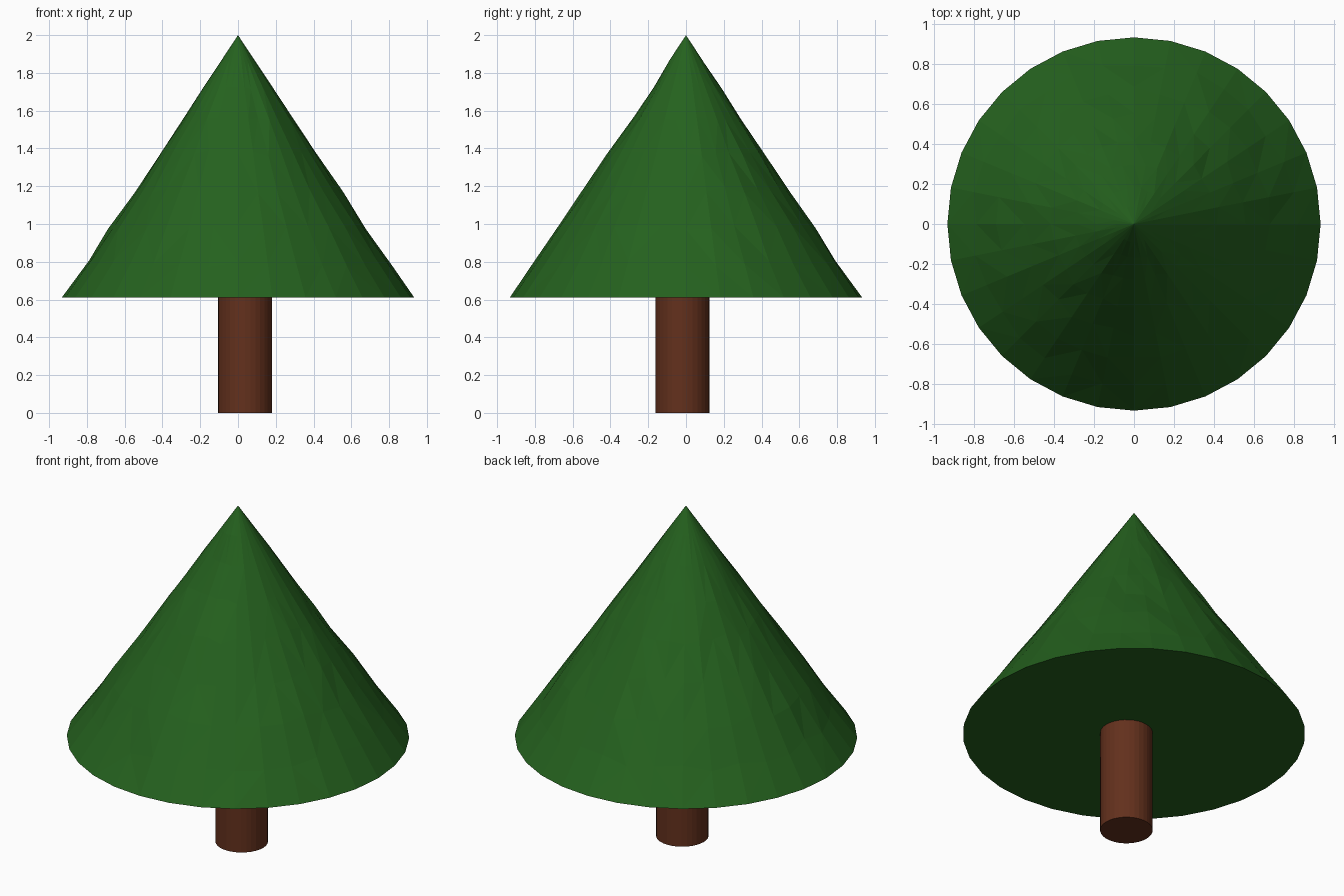
import bpy, bmesh, math, random

if "Cube" in bpy.data.objects:
    bpy.data.objects.remove(bpy.data.objects["Cube"])

random.seed(4)
SIDES, RADIUS, BASE, TIP = 32, 0.932, 0.612, 2.0


def material(name, rgb):
    m = bpy.data.materials.new(name)
    m.diffuse_color = (*rgb, 1)
    m.use_nodes = True
    m.node_tree.nodes["Principled BSDF"].inputs["Base Color"].default_value = m.diffuse_color
    return m


# Foliage: flat-shaded cone, lightly hand-carved between the clean rim and tip
bm = bmesh.new()
rings = []
levels = [0, 0.13, 0.27, 0.41, 0.55, 0.68, 0.8, 0.9]
for i, t in enumerate(levels):
    ring = []
    for k in range(SIDES):
        a = 2 * math.pi * k / SIDES
        r, z = RADIUS * (1 - t), BASE + (TIP - BASE) * t
        if i:
            fade = min(1, (1 - t) * 2)
            r -= random.uniform(0, 0.014) * fade
            z += random.uniform(-0.02, 0.02) * fade
            r -= (z - BASE - (TIP - BASE) * t) * RADIUS / (TIP - BASE)
        # shallow dent on the upper front
        if t in (0.68, 0.8) and abs(a - 1.5 * math.pi) < 0.5:
            r -= 0.012
        ring.append(bm.verts.new((r * math.cos(a), r * math.sin(a), z)))
    rings.append(ring)
tip = bm.verts.new((0, 0, TIP))
for low, high in zip(rings, rings[1:]):
    for k in range(SIDES):
        n = (k + 1) % SIDES
        bm.faces.new((low[k], low[n], high[n], high[k]))
for k in range(SIDES):
    bm.faces.new((rings[-1][k], rings[-1][(k + 1) % SIDES], tip))
bm.faces.new(rings[0][::-1])
bmesh.ops.triangulate(bm, faces=[f for f in bm.faces if len(f.verts) == 4])
mesh = bpy.data.meshes.new("foliage")
bm.to_mesh(mesh)
bm.free()
foliage = bpy.data.objects.new("foliage", mesh)
bpy.context.collection.objects.link(foliage)
mesh.materials.append(material("leaf_green", (0.018, 0.12, 0.013)))

# Trunk: slightly off-centre cylinder reaching just into the foliage
height = 0.64
bpy.ops.mesh.primitive_cylinder_add(vertices=32, radius=0.143, depth=height,
                                    location=(0.038, -0.019, height / 2))
trunk = bpy.context.object
trunk.name = "trunk"
trunk.data.materials.append(material("bark_brown", (0.125, 0.03, 0.012)))
